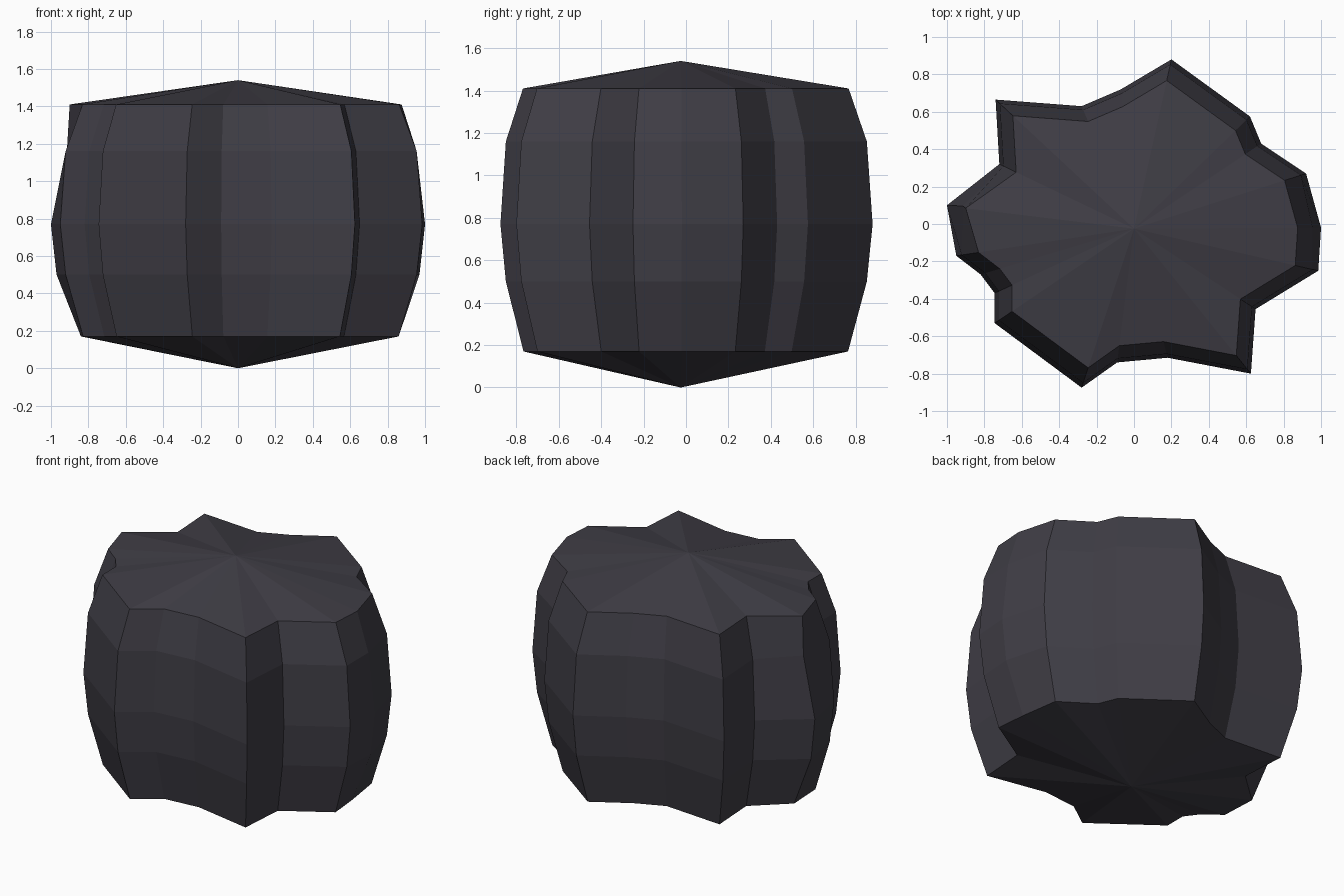
import bpy, bmesh

if "Cube" in bpy.data.objects:
    bpy.data.objects.remove(bpy.data.objects["Cube"])

# Widest outline of the boulder, seen from above, anticlockwise
outline = [
    (1.0, -0.02), (0.92, 0.27), (0.68, 0.43), (0.62, 0.575), (0.20, 0.88),
    (-0.07, 0.72), (-0.28, 0.63), (-0.74, 0.665), (-0.72, 0.32), (-1.0, 0.10),
    (-0.95, -0.17), (-0.82, -0.27), (-0.745, -0.37), (-0.745, -0.53),
    (-0.28, -0.875), (-0.09, -0.74), (0.18, -0.715), (0.625, -0.80),
    (0.65, -0.455), (0.985, -0.25),
]
# Height and scale of each ring
rings = [(0.17, 0.872), (0.50, 0.97), (0.77, 1.0), (1.16, 0.97), (1.41, 0.875)]
# Chipped corners: (ring, outline point) -> x
chips = {(0, 9): -0.84, (3, 9): -0.915, (4, 9): -0.90, (0, 0): 0.84, (3, 0): 0.955}
cy = -0.025

bm = bmesh.new()
loops = []
for r, (z, s) in enumerate(rings):
    loops.append([bm.verts.new((chips.get((r, i), x * s), cy + (y - cy) * s, z))
                  for i, (x, y) in enumerate(outline)])
bottom = bm.verts.new((0, cy, 0))
top = bm.verts.new((0, cy, 1.54))

# Side bands and the two shallow pointed caps
n = len(outline)
for i in range(n):
    j = (i + 1) % n
    for a, b in zip(loops, loops[1:]):
        bm.faces.new((a[i], a[j], b[j], b[i]))
    bm.faces.new((loops[-1][i], loops[-1][j], top))
    bm.faces.new((loops[0][j], loops[0][i], bottom))
bmesh.ops.recalc_face_normals(bm, faces=bm.faces)

mesh = bpy.data.meshes.new("boulder")
bm.to_mesh(mesh)
bm.free()
boulder = bpy.data.objects.new("boulder", mesh)
bpy.context.collection.objects.link(boulder)

# Dark stone
stone = bpy.data.materials.new("dark_stone")
stone.diffuse_color = (0.05, 0.047, 0.06, 1)
stone.use_nodes = True
stone.node_tree.nodes["Principled BSDF"].inputs["Base Color"].default_value = stone.diffuse_color
mesh.materials.append(stone)
